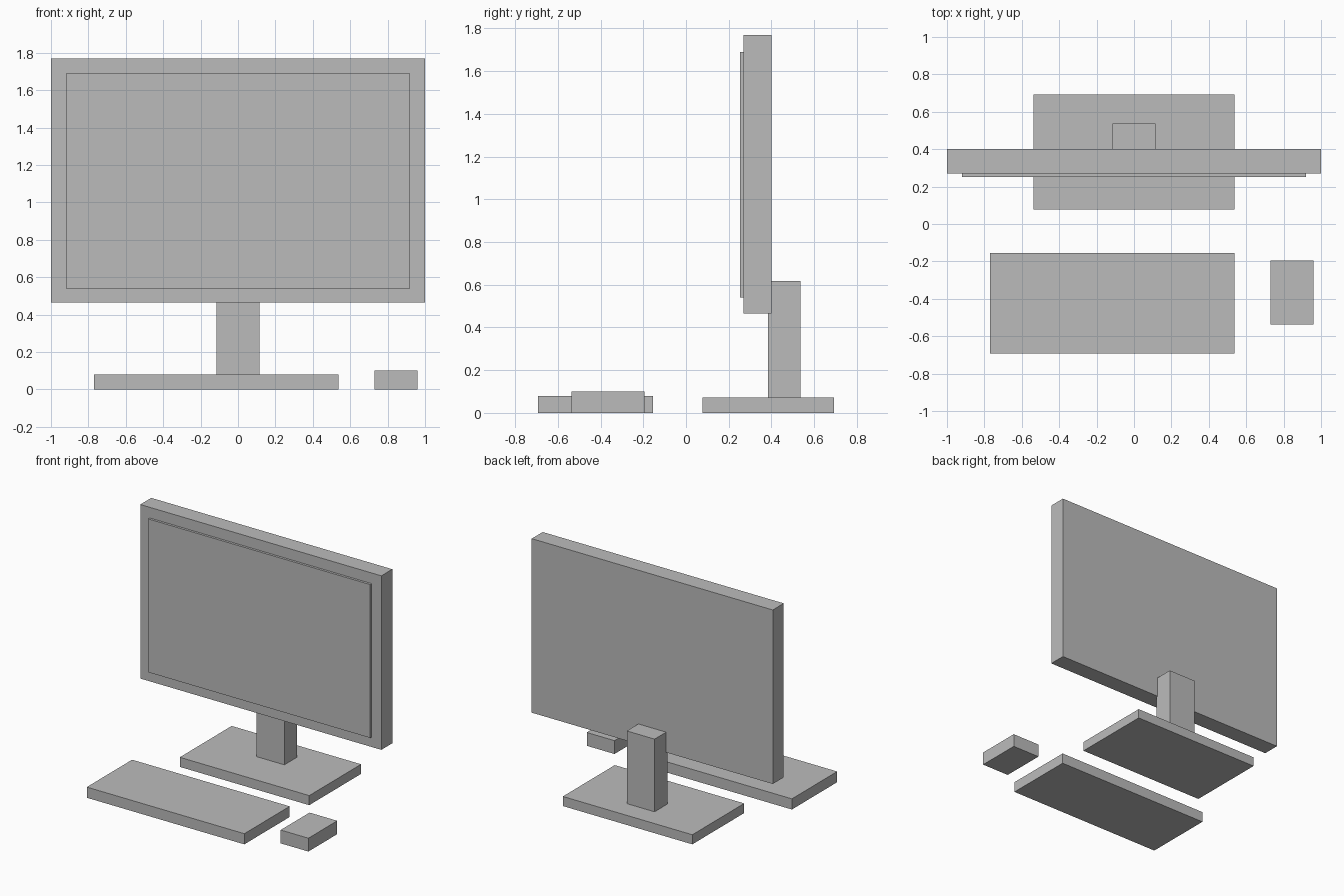
import bpy
import bmesh
from mathutils import Vector

cube = bpy.data.objects.get("Cube")
if cube:
    bpy.data.objects.remove(cube, do_unlink=True)

# Single plain grey for every part
grey = bpy.data.materials.new("plain grey")
grey.use_nodes = True
colour = (0.5, 0.5, 0.5, 1)
grey.diffuse_color = colour
grey.node_tree.nodes["Principled BSDF"].inputs["Base Color"].default_value = colour


def box(name, low, high):
    """Sharp-edged box between two opposite corners."""
    low, high = Vector(low), Vector(high)
    bm = bmesh.new()
    bmesh.ops.create_cube(bm, size=1)
    bmesh.ops.scale(bm, vec=high - low, verts=bm.verts)
    bmesh.ops.translate(bm, vec=(low + high) / 2, verts=bm.verts)
    mesh = bpy.data.meshes.new(name)
    bm.to_mesh(mesh)
    bm.free()
    mesh.materials.append(grey)
    obj = bpy.data.objects.new(name, mesh)
    bpy.context.collection.objects.link(obj)
    return obj


# Monitor: housing with a raised screen panel on its front
box("monitor_housing", (-1, 0.27, 0.465), (1, 0.4, 1.77))
box("screen_panel", (-0.92, 0.252, 0.54), (0.92, 0.275, 1.69))

# Stand: column behind the housing on a flat foot
box("stand_column", (-0.115, 0.385, 0.07), (0.115, 0.537, 0.617))
box("stand_foot", (-0.537, 0.077, 0), (0.537, 0.692, 0.072))

# Desk accessories
box("keyboard", (-0.77, -0.692, 0), (0.537, -0.155, 0.08))
box("mouse", (0.73, -0.537, 0), (0.96, -0.195, 0.1))
